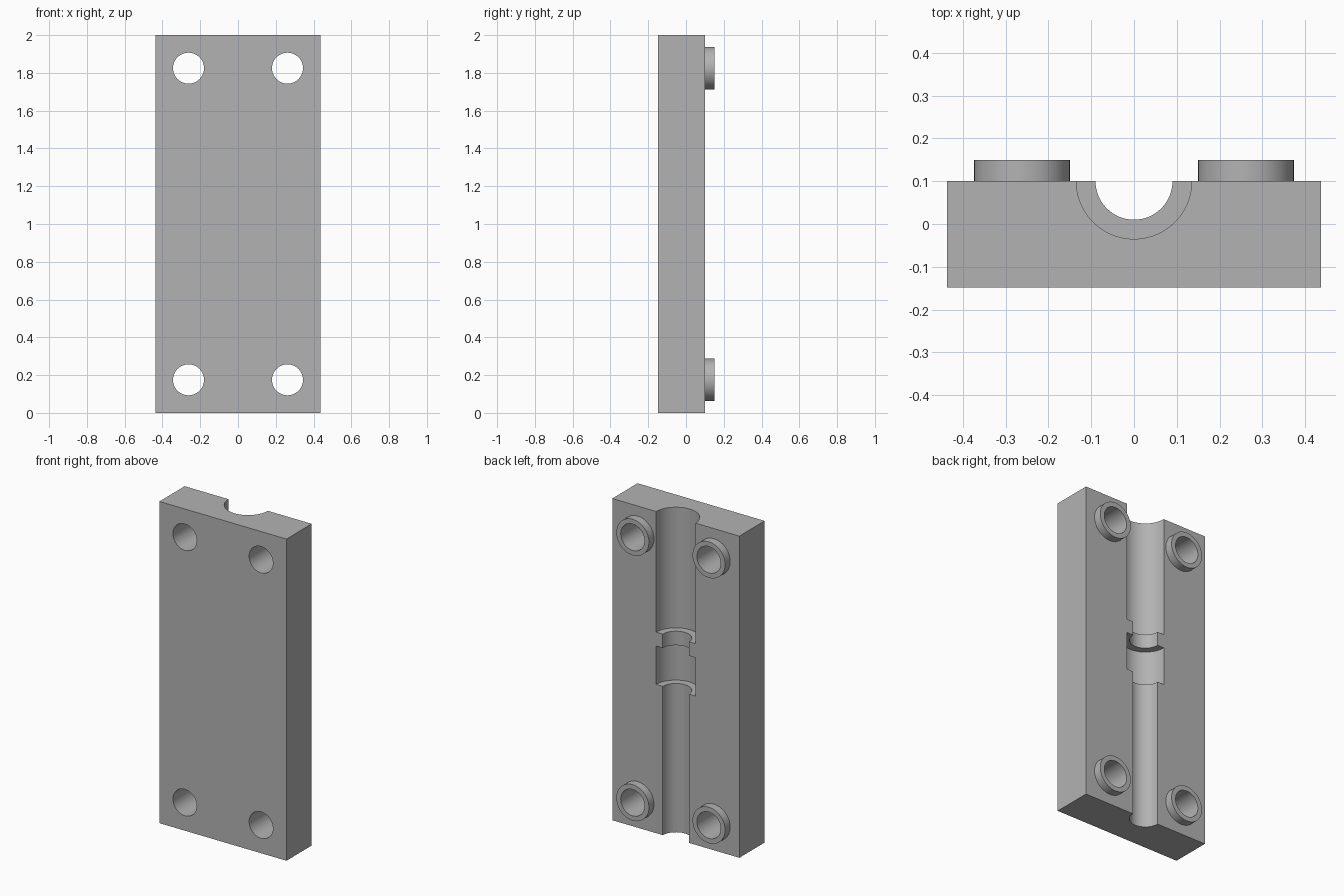
import bpy
import math

old = bpy.data.objects.get("Cube")
if old:
    bpy.data.objects.remove(old, do_unlink=True)

steel = bpy.data.materials.new("plain grey")
steel.use_nodes = True
GREY = (0.45, 0.45, 0.45, 1)
steel.diffuse_color = GREY
steel.node_tree.nodes["Principled BSDF"].inputs["Base Color"].default_value = GREY

HALF_WIDTH, FRONT, BACK, HEIGHT = 0.437, -0.148, 0.10, 2.0


def cylinder(name, radius, depth, location, along_y=False, sides=48):
    rotation = (math.pi / 2, 0, 0) if along_y else (0, 0, 0)
    bpy.ops.mesh.primitive_cylinder_add(vertices=sides, radius=radius, depth=depth,
                                        location=location, rotation=rotation)
    part = bpy.context.object
    part.name = name
    part.data.materials.append(steel)
    return part


def combine(target, part, operation):
    """Apply a boolean to the target and discard the helper part."""
    part.hide_render = True
    bpy.context.view_layer.objects.active = target
    mod = target.modifiers.new(part.name, 'BOOLEAN')
    mod.operation = operation
    mod.solver = 'EXACT'
    mod.object = part
    bpy.ops.object.modifier_apply(modifier=mod.name)
    bpy.data.objects.remove(part, do_unlink=True)


# Rectangular plate
bpy.ops.mesh.primitive_cube_add(size=1, location=(0, (FRONT + BACK) / 2, HEIGHT / 2))
plate = bpy.context.object
plate.name = "mould_half_plate"
plate.scale = (2 * HALF_WIDTH, BACK - FRONT, HEIGHT)
bpy.ops.object.transform_apply(location=True, rotation=True, scale=True)
plate.data.materials.append(steel)

# Stepped half-round channel down the back: radius, bottom, top
for radius, low, high in ((0.09, -0.1, 2.1), (0.135, 0.925, 1.163), (0.135, 1.25, 2.1)):
    bore = cylinder("channel_cutter", radius, high - low,
                    (0, BACK, (low + high) / 2), sides=64)
    combine(plate, bore, 'DIFFERENCE')

# Raised collars on the back and the through holes at each corner
for x in (-0.262, 0.262):
    for z in (0.175, HEIGHT - 0.175):
        collar = cylinder("collar", 0.112, 0.10, (x, BACK, z), True)
        combine(plate, collar, 'UNION')
        hole = cylinder("hole_cutter", 0.082, 0.6, (x, 0, z), True)
        combine(plate, hole, 'DIFFERENCE')

# Smooth round walls, crisp edges
bpy.ops.object.select_all(action='DESELECT')
plate.select_set(True)
bpy.context.view_layer.objects.active = plate
bpy.ops.object.shade_smooth_by_angle(angle=math.radians(30))
